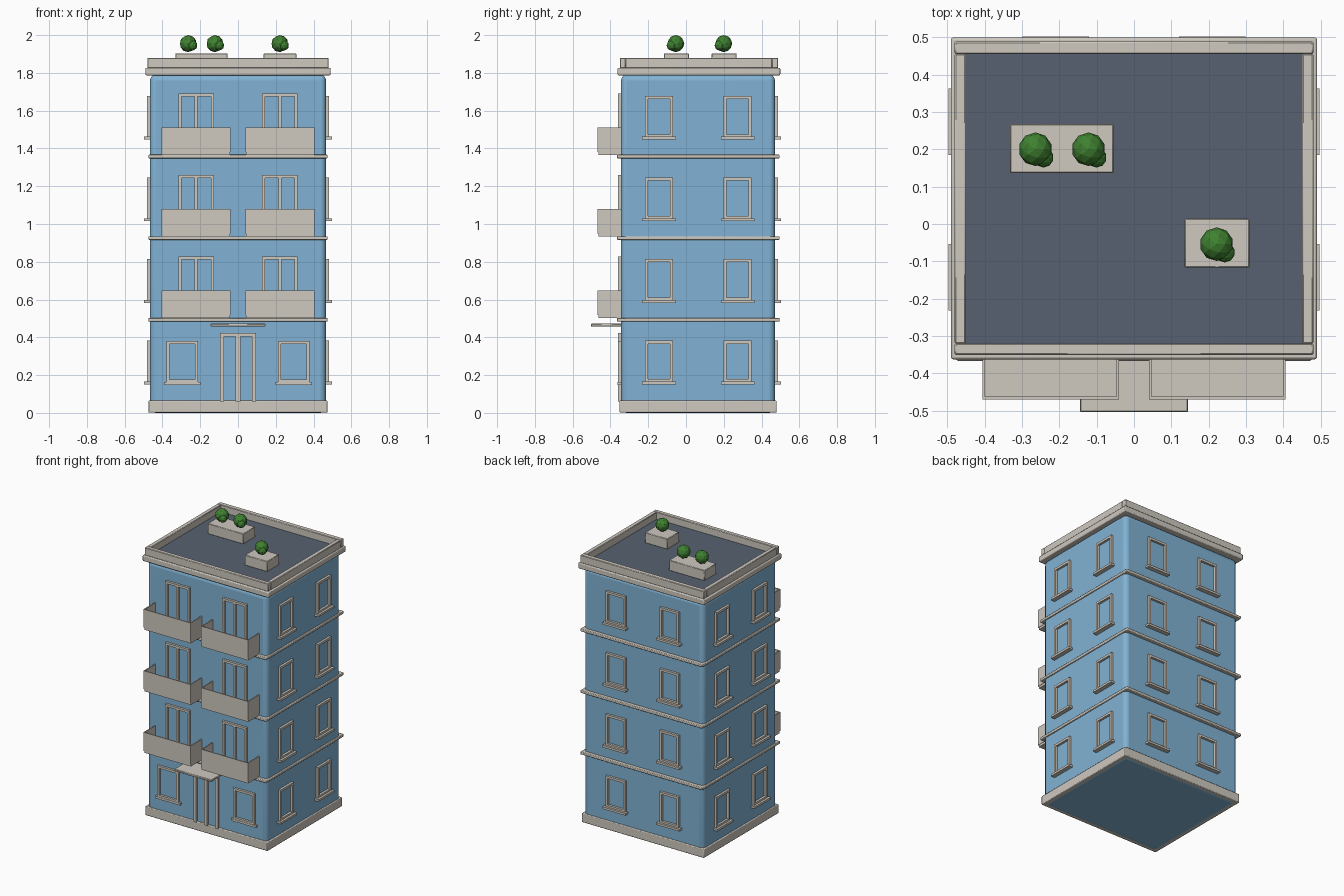
import bpy, math

if "Cube" in bpy.data.objects:
    bpy.data.objects.remove(bpy.data.objects["Cube"])


def mat(name, r, g, b):
    m = bpy.data.materials.new(name)
    m.diffuse_color = (r, g, b, 1)
    m.use_nodes = True
    m.node_tree.nodes["Principled BSDF"].inputs["Base Color"].default_value = m.diffuse_color
    return m


WALL = mat("blue wall", 0.22, 0.45, 0.66)
TRIM = mat("warm stone trim", 0.62, 0.58, 0.52)
ROOF = mat("slate roof", 0.095, 0.12, 0.165)
LEAF = mat("leaf green", 0.05, 0.22, 0.03)


def box(name, x0, x1, y0, y1, z0, z1, m=TRIM, bevel=0.0, segs=1):
    """Box from its limits, with optional bevelled edges."""
    bpy.ops.mesh.primitive_cube_add(size=1)
    o = bpy.context.object
    o.name = name
    c = ((x0 + x1) / 2, (y0 + y1) / 2, (z0 + z1) / 2)
    s = (x1 - x0, y1 - y0, z1 - z0)
    for v in o.data.vertices:
        v.co = [v.co[i] * s[i] + c[i] for i in range(3)]
    o.data.materials.append(m)
    if bevel:
        b = o.modifiers.new("bevel", 'BEVEL')
        b.width, b.segments = bevel, segs
        bpy.ops.object.shade_smooth_by_angle(angle=math.radians(35))
    return o


# side name: (axis along the wall, wall plane, outward sign)
SIDES = {"front": ('x', -0.344, -1), "back": ('x', 0.471, 1),
         "left": ('y', -0.466, -1), "right": ('y', 0.466, 1)}


def wall_box(name, side, u0, u1, z0, z1, depth):
    """Box standing out from one wall, starting slightly inside it."""
    axis, plane, sign = SIDES[side]
    a, b = sorted((plane - sign * 0.01, plane + sign * depth))
    lim = (u0, u1, a, b) if axis == 'x' else (a, b, u0, u1)
    return box(f"{side}_{name}", *lim, z0, z1)


def frame(name, side, u, width, z0, z1, t=0.016, sill=True, mullion=0.0):
    """Window or door frame made of bars."""
    d, h = 0.016, width / 2
    for s in (-1, 1):
        a, b = sorted((u + s * h, u + s * (h - t)))
        wall_box(name + "_jamb", side, a, b, z0, z1, d)
    wall_box(name + "_head", side, u - h + t, u + h - t, z1 - t, z1, d)
    if sill:
        wall_box(name + "_rail", side, u - h + t, u + h - t, z0, z0 + t, d)
        wall_box(name + "_sill", side, u - h - 0.014, u + h + 0.014,
                 z0 - 0.012, z0 + 0.003, 0.031 if side != "front" else 0.018)
    if mullion:
        wall_box(name + "_mullion", side, u - mullion / 2, u + mullion / 2, z0, z1 - t, d)


# Main block and base
box("wall_block", -0.466, 0.466, -0.344, 0.471, 0, 1.79, WALL, 0.03, 4)
box("plinth", -0.475, 0.475, -0.352, 0.48, 0.002, 0.065, TRIM, 0.005, 2)

# Floor bands
PITCH = 0.432
for i in range(3):
    z = 0.484 + i * PITCH
    box("floor_band", -0.475, 0.475, -0.366, 0.496, z, z + 0.019, TRIM, 0.004, 2)

# Cornice, roof surface and parapet
box("cornice", -0.49, 0.49, -0.362, 0.499, 1.787, 1.827, TRIM, 0.006, 2)
box("roof_surface", -0.452, 0.452, -0.324, 0.457, 1.82, 1.831, ROOF)
for y0, y1 in ((-0.35, -0.32), (0.455, 0.488)):
    box("parapet_long", -0.48, 0.48, y0, y1, 1.825, 1.88, TRIM, 0.003)
for x0, x1 in ((-0.48, -0.45), (0.45, 0.48)):
    box("parapet_short", x0, x1, -0.32, 0.455, 1.825, 1.88, TRIM, 0.003)

# Windows on the sides and back, every floor
for i in range(4):
    z0, z1 = 0.163 + i * PITCH, 0.382 + i * PITCH
    for side, places in (("left", (-0.143, 0.273)), ("right", (-0.143, 0.273)),
                         ("back", (-0.209, 0.209))):
        for u in places:
            frame("window", side, u, 0.15, z0, z1)

# Ground floor front windows, entrance and canopy
for s in (-1, 1):
    frame("window", "front", s * 0.295, 0.166, 0.16, 0.38)
frame("entrance", "front", 0, 0.19, 0.06, 0.424, t=0.02, sill=False, mullion=0.024)
box("canopy", -0.145, 0.145, -0.503, -0.34, 0.457, 0.472, TRIM, 0.003)

# Balconies with doors
T = 0.007
for i in range(3):
    z = 0.502 + i * PITCH
    for s in (-1, 1):
        frame("balcony_door", "front", s * 0.222, 0.188, z, z + 0.326, sill=False, mullion=0.014)
        a, b = sorted((s * 0.04, s * 0.406))
        box("balcony_floor", a + 0.002, b - 0.002, -0.463, -0.34, z, z + 0.018)
        box("balcony_front", a, b, -0.469, -0.469 + T, z + 0.016, z + 0.146)
        for x in (a, b - T):
            box("balcony_side", x, x + T, -0.469 + T, -0.34, z + 0.016, z + 0.146)

# Roof planters and shrubs
box("long_planter", -0.332, -0.055, 0.136, 0.268, 1.83, 1.903, TRIM, 0.003)
box("short_planter", 0.135, 0.309, -0.117, 0.015, 1.83, 1.903, TRIM, 0.003)
for x, y in ((-0.264, 0.2), (-0.122, 0.2), (0.221, -0.054)):
    for dx, dy, z, r in ((0, 0, 1.955, 0.045), (0.022, -0.022, 1.945, 0.027)):
        bpy.ops.mesh.primitive_ico_sphere_add(subdivisions=2, radius=r, location=(x + dx, y + dy, z))
        bpy.context.object.name = "shrub"
        bpy.context.object.data.materials.append(LEAF)
